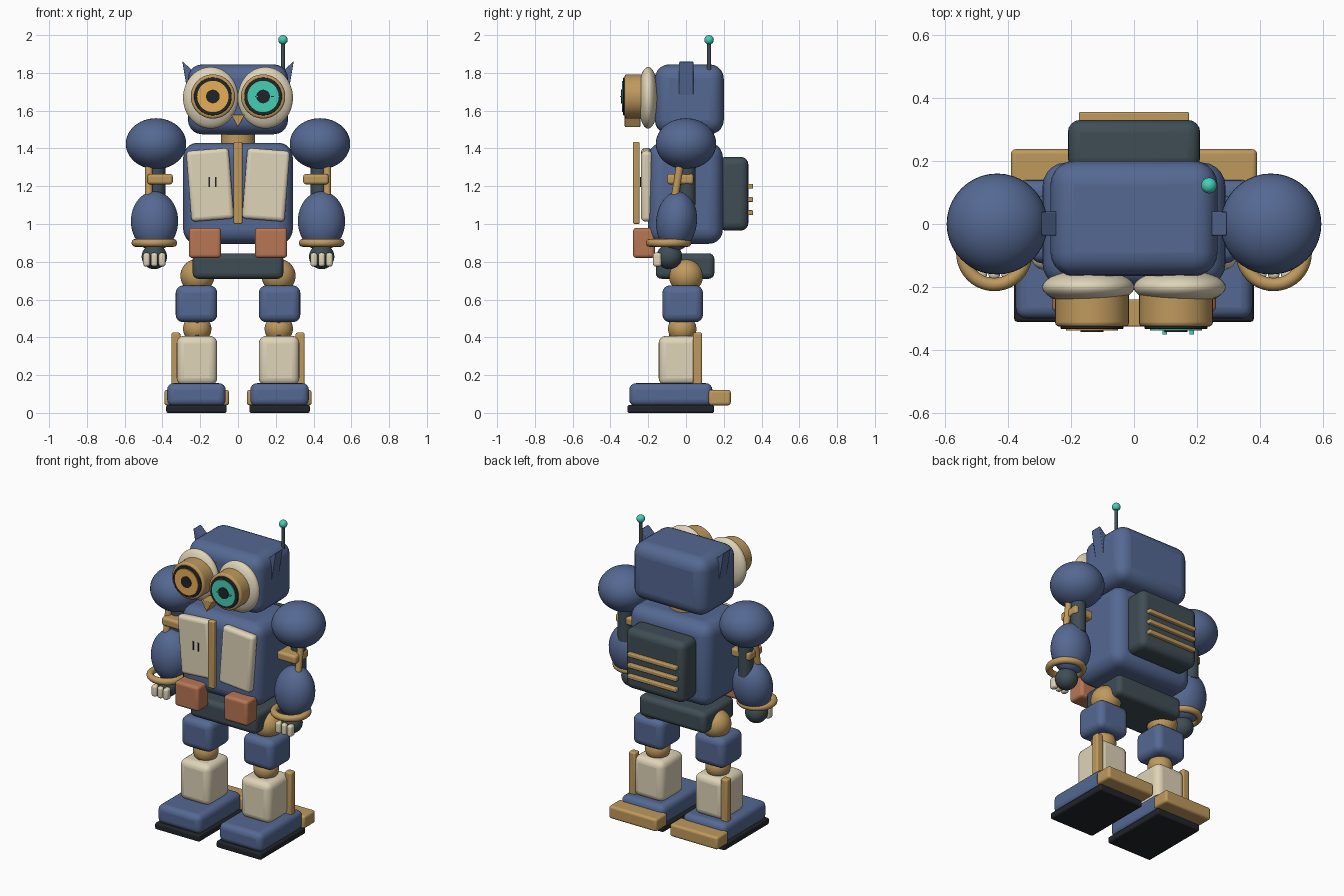
import bpy
from math import radians, pi

if "Cube" in bpy.data.objects:
    bpy.data.objects.remove(bpy.data.objects["Cube"])


def mat(name, r, g, b):
    m = bpy.data.materials.new(name)
    m.diffuse_color = (r, g, b, 1)
    m.use_nodes = True
    m.node_tree.nodes["Principled BSDF"].inputs["Base Color"].default_value = m.diffuse_color
    return m


BLUE = mat("blue_paint", .09, .14, .29)
BRASS = mat("brass", .52, .32, .11)
CREAM = mat("cream", .74, .66, .48)
DARK = mat("dark_steel", .05, .075, .09)
BLACK = mat("rubber", .015, .018, .022)
COPPER = mat("copper", .48, .18, .09)
TEAL = mat("teal", .06, .62, .46)
AMBER = mat("amber", .80, .42, .09)


def finish(name, m, bevel=0, seg=4):
    o = bpy.context.object
    o.name = name
    o.data.materials.append(m)
    bpy.ops.object.transform_apply(location=False, rotation=False, scale=True)
    if bevel:
        b = o.modifiers.new("bevel", 'BEVEL')
        b.width, b.segments, b.limit_method = bevel, seg, 'ANGLE'
    bpy.ops.object.shade_smooth_by_angle(angle=radians(40))
    return o


def box(name, x, y, z, m, bevel=.01, rot=(0, 0, 0), seg=4):
    """Rounded box given as (min, max) ranges."""
    bpy.ops.mesh.primitive_cube_add(size=1, location=[sum(r) / 2 for r in (x, y, z)], rotation=rot)
    bpy.context.object.scale = [abs(r[1] - r[0]) for r in (x, y, z)]
    return finish(name, m, bevel, seg)


def ball(name, loc, rad, m, rot=(0, 0, 0)):
    bpy.ops.mesh.primitive_uv_sphere_add(segments=40, ring_count=24, radius=1, location=loc, rotation=rot)
    bpy.context.object.scale = rad
    return finish(name, m)


def cyl(name, loc, r, h, m, rot=(0, 0, 0), bevel=0):
    bpy.ops.mesh.primitive_cylinder_add(vertices=40, radius=r, depth=h, location=loc, rotation=rot)
    return finish(name, m, bevel, 3)


def prism(name, pts, y0, y1, m):
    """Triangle in xz extruded along y."""
    n = len(pts)
    verts = [(x, y, z) for y in (y0, y1) for x, z in pts]
    faces = [list(range(n)), list(range(2 * n - 1, n - 1, -1))]
    faces += [[i, i + n, (i + 1) % n + n, (i + 1) % n] for i in range(n)]
    me = bpy.data.meshes.new(name)
    me.from_pydata(verts, [], faces)
    o = bpy.data.objects.new(name, me)
    bpy.context.collection.objects.link(o)
    bpy.ops.object.select_all(action='DESELECT')
    o.select_set(True)
    bpy.context.view_layer.objects.active = o
    bpy.ops.object.mode_set(mode='EDIT')
    bpy.ops.mesh.select_all(action='SELECT')
    bpy.ops.mesh.normals_make_consistent(inside=False)
    bpy.ops.object.mode_set(mode='OBJECT')
    return finish(name, m, .004, 2)


# Head, neck, torso and pelvis
box("head", (-.265, .265), (-.165, .2), (1.475, 1.845), BLUE, .075, seg=5)
cyl("neck", (0, .01, 1.45), .09, .09, BRASS, bevel=.01)
box("torso", (-.29, .29), (-.2, .195), (.895, 1.43), BLUE, .075, seg=5)
box("pelvis", (-.24, .24), (-.16, .15), (.71, .845), DARK, .03)

# Beak, antenna
prism("beak", [(-.037, 1.58), (.037, 1.58), (0, 1.512)], -.325, -.24, BRASS)
cyl("antenna_rod", (.238, .122, 1.87), .011, .2, DARK)
ball("antenna_tip", (.238, .122, 1.975), (.025,) * 3, TEAL)

# Chest bar, vent slots
box("chest_bar", (-.023, .023), (-.28, -.245), (1.0, 1.435), BRASS, .008)
for i, x in enumerate((-.153, -.117)):
    box(f"panel_slot_{i}", (x - .004, x + .004), (-.243, -.235), (1.195, 1.248), BLACK, 0)

# Backpack with fins
box("backpack", (-.21, .21), (.17, .33), (.965, 1.355), DARK, .04)
for i, z in enumerate((1.06, 1.13, 1.2)):
    box(f"backpack_fin_{i}", (-.175, .175), (.32, .355), (z - .013, z + .013), BRASS, .006)

# Paired parts
for s, side in ((-1, "left"), (1, "right")):
    def n(part):
        return f"{part}_{side}"

    def mx(a, b):
        return tuple(sorted((s * a, s * b)))

    # Face disc and eye
    ball(n("face_disc"), (s * .145, -.2, 1.668), (.146, .055, .163), CREAM)
    ex, ez, face = s * .133, 1.675, (pi / 2, 0, 0)
    cyl(n("eye_barrel"), (ex, -.26, ez), .117, .13, BRASS, face, .012)
    cyl(n("eye_ring"), (ex, -.31, ez), .1, .046, BLACK, face, .004)
    cyl(n("eye_iris"), (ex, -.32, ez), .083, .036, AMBER if s < 0 else TEAL, face)
    cyl(n("eye_pupil"), (ex, -.325, ez), .036, .036, BLACK, face)
    if s > 0:
        for i, dx in enumerate((-.035, .05)):
            box(f"eye_glint_{i}", (ex + dx - .007, ex + dx + .007), (-.35, -.33),
                (ez - .003, ez + .003), TEAL, 0)

    # Ear tuft
    prism(n("ear"), [(s * .295, 1.862), (s * .222, 1.795), (s * .262, 1.665)], -.037, .04, BLUE)

    # Chest panel and belt pouch
    box(n("chest_panel"), (s * .148 - .113, s * .148 + .113), (-.238, -.18), (1.02, 1.395),
        CREAM, .022, (0, s * radians(4.5), 0))
    box(n("belt_pouch"), mx(.09, .26), (-.28, -.165), (.82, .98), COPPER, .018)

    # Arm
    ball(n("shoulder"), (s * .434, 0, 1.425), (.16, .16, .135), BLUE)
    cyl(n("upper_arm"), (s * .43, .005, 1.23), .045, .26, DARK)
    cyl(n("arm_strut"), (s * .472, -.045, 1.23), .02, .22, BRASS, (radians(-9), 0, 0))
    box(n("arm_clamp"), mx(.345, .48), (-.1, .04), (1.21, 1.265), BRASS, .015)
    ball(n("forearm"), (s * .442, -.05, 1.015), (.125, .108, .158), BLUE, (radians(-6), 0, 0))
    bpy.ops.mesh.primitive_torus_add(location=(s * .443, -.092, .9), major_radius=.1,
                                     minor_radius=.021, major_segments=40, minor_segments=12)
    finish(n("wrist_cuff"), BRASS)
    ball(n("hand"), (s * .443, -.088, .827), (.067, .068, .066), DARK)
    for i in (-1, 0, 1):
        x = s * .443 + i * .041
        box(n(f"finger_{i + 2}"), (x - .018, x + .018), (-.175, -.13), (.775, .848), CREAM, .014)

    # Leg
    ball(n("hip_joint"), (s * .215, 0, .725), (.09,) * 3, BRASS)
    box(n("thigh"), mx(.11, .33), (-.125, .09), (.48, .675), BLUE, .04)
    ball(n("knee_joint"), (s * .216, -.02, .445), (.075,) * 3, BRASS)
    cyl(n("knee_pin"), (s * .216, -.075, .445), .014, .12, DARK)
    box(n("shin"), mx(.11, .325), (-.145, .085), (.145, .408), CREAM, .04)
    box(n("shin_strut"), mx(.305, .353), (.037, .085), (.14, .425), BRASS, .01)

    # Foot
    box(n("foot"), mx(.065, .375), (-.3, .14), (.035, .157), BLUE, .035)
    box(n("sole"), mx(.06, .38), (-.31, .148), (0, .042), BLACK, .01)
    box(n("heel"), mx(.047, .39), (.12, .237), (.04, .122), BRASS, .015)
